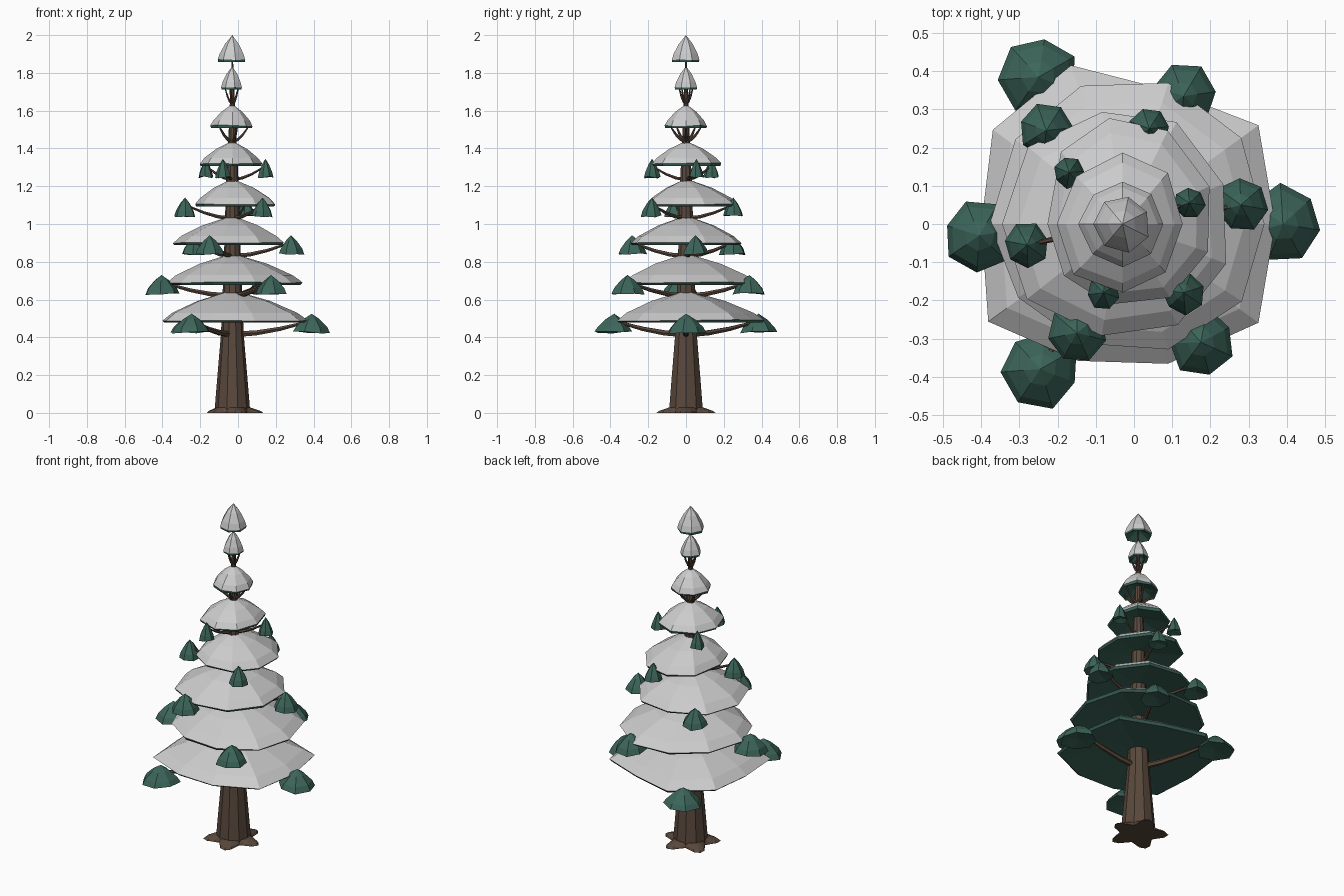
import bpy, bmesh, random
from math import sin, cos, pi, tau
from mathutils import Vector

if "Cube" in bpy.data.objects:
    bpy.data.objects.remove(bpy.data.objects["Cube"])

random.seed(4)
CX = -0.03  # trunk axis


def material(name, rgb):
    m = bpy.data.materials.new(name)
    m.diffuse_color = (*rgb, 1)
    m.use_nodes = True
    m.node_tree.nodes["Principled BSDF"].inputs["Base Color"].default_value = m.diffuse_color
    return m


BARK = material("bark", (0.10, 0.065, 0.045))
NEEDLE = material("needles", (0.045, 0.13, 0.10))
SNOW = material("snow", (0.78, 0.80, 0.78))


def loft(name, rings, mat, cap_start=False, cap_end=False):
    """Skin consecutive rings; a ring of one point makes a fan."""
    bm = bmesh.new()
    rows = [[bm.verts.new(p) for p in r] for r in rings]
    for a, b in zip(rows, rows[1:]):
        n = max(len(a), len(b))
        for i in range(n):
            j = (i + 1) % n
            if len(a) == 1:
                bm.faces.new((a[0], b[j], b[i]))
            elif len(b) == 1:
                bm.faces.new((a[i], a[j], b[0]))
            else:
                bm.faces.new((a[i], a[j], b[j], b[i]))
    if cap_start:
        bm.faces.new(rows[0][::-1])
    if cap_end:
        bm.faces.new(rows[-1])
    me = bpy.data.meshes.new(name)
    bm.to_mesh(me)
    bm.free()
    me.materials.append(mat)
    ob = bpy.data.objects.new(name, me)
    bpy.context.collection.objects.link(ob)
    return ob


def scaled(rim, c, s, z):
    return [(c[0] + (p[0] - c[0]) * s, c[1] + (p[1] - c[1]) * s, z) for p in rim]


def circle(r, z, n, lobe=0.0):
    out = []
    for i in range(n):
        a = tau * i / n
        q = r + lobe * cos(5 * a)
        out.append((CX + q * cos(a), q * sin(a), z))
    return out


# Trunk with spreading roots
loft("trunk", [circle(r, z, 10) for r, z in (
    (0.095, 0.0), (0.082, 0.16), (0.06, 0.42), (0.045, 0.8), (0.034, 1.2),
    (0.019, 1.5), (0.011, 1.7), (0.003, 1.89))], BARK, True, True)
loft("roots", [circle(0.13, 0, 30, 0.034), circle(0.123, 0.01, 30, 0.028),
               circle(0.092, 0.028, 30, 0.004)], BARK, True, True)

# Snowy tiers: sides, apex z, rim z, reach to -x, +x, -y, +y
TIERS = [
    (10, 0.65, 0.49, 0.37, 0.40, 0.38, 0.42),
    (10, 0.845, 0.69, 0.34, 0.37, 0.33, 0.37),
    (9, 1.045, 0.90, 0.31, 0.275, 0.29, 0.30),
    (9, 1.24, 1.105, 0.20, 0.235, 0.21, 0.28),
    (8, 1.44, 1.32, 0.175, 0.16, 0.18, 0.18),
    (8, 1.635, 1.52, 0.11, 0.105, 0.11, 0.11),
    (7, 1.835, 1.725, 0.057, 0.056, 0.058, 0.058),
    (7, 2.0, 1.87, 0.077, 0.071, 0.074, 0.074),
]
LOWEST = [0.40, 0.44, 0.37, 0.437, 0.42, 0.37, 0.435, 0.377, 0.385, 0.44]
for k, (n, top, low, xn, xp, yn, yp) in enumerate(TIERS):
    rim = []
    for i in range(n):
        a = pi + tau * i / n
        c, s = cos(a), sin(a)
        if k == 0:
            r = LOWEST[(i + 5) % 10]
            x, y = r * c, r * s
        else:
            f = random.uniform(0.98, 1.06)
            x, y = f * c * (xp if c > 0 else xn), f * s * (yp if s > 0 else yn)
        rim.append((CX + x, y, low + random.uniform(-0.004, 0.004)))
    h = top - low
    axis = (CX, 0)
    loft(f"snow_tier_{k + 1}",
         [rim, scaled(rim, axis, 0.86, low + 0.25 * h),
          scaled(rim, axis, 0.5, low + 0.64 * h), [(CX, 0, top)]], SNOW)
    loft(f"needle_tier_{k + 1}",
         [[(CX, 0, low + 0.03)], scaled(rim, axis, 0.97, low - 0.012), rim], NEEDLE)


def branch(name, tip, z0, z1, r):
    """Tapered branch curving upwards from the trunk to its tip."""
    path = [Vector((CX + (tip[0] - CX) * t, tip[1] * t, z0 + (z1 - z0) * t ** 1.8))
            for t in (0.0, 0.3, 0.6, 0.85, 1.0)]
    d = (path[-1] - path[0]).normalized()
    u = d.cross(Vector((0, 0, 1))).normalized()
    v = d.cross(u)
    rings = [[p + (u * cos(tau * i / 6) + v * sin(tau * i / 6)) * r * w
              for i in range(6)]
             for p, w in zip(path, (1.0, 0.85, 0.7, 0.5, 0.25))]
    loft(name, rings, BARK, True, True)


# Branches with needle tufts: base z, then x, y, radius of each tuft
LEVELS = [
    (0.42, ((0.39, 0.0, 0.10), (-0.25, 0.385, 0.10), (-0.245, -0.38, 0.10))),
    (0.625, ((-0.405, -0.03, 0.09), (0.13, 0.335, 0.085), (0.175, -0.31, 0.085))),
    (0.835, ((0.28, 0.05, 0.068), (-0.23, 0.245, 0.07), (-0.15, -0.285, 0.073))),
    (1.035, ((-0.28, -0.055, 0.057), (0.13, -0.18, 0.055), (0.04, 0.25, 0.052))),
    (1.24, ((0.145, 0.055, 0.04), (-0.17, 0.135, 0.04), (-0.08, -0.18, 0.042))),
]
for k, (z, tufts) in enumerate(LEVELS):
    for j, (x, y, r) in enumerate(tufts):
        tag = f"{k + 1}_{j + 1}"
        branch("branch_" + tag, (x, y), z - 0.005, z + 0.07, 0.018 - 0.002 * k)
        turn = random.uniform(0, tau)
        rim = []
        for i in range(7):
            a = turn + tau * i / 7
            q = r * random.uniform(0.95, 1.1)
            rim.append((x + q * cos(a), y + q * sin(a), z + random.uniform(0, 0.012)))
        loft("tuft_" + tag,
             [[(x, y, z + 0.02)], rim, scaled(rim, (x, y), 0.84, z + 0.035),
              scaled(rim, (x, y), 0.42, z + 0.077), [(x, y, z + 0.105)]], NEEDLE)

# Short bare branches under the upper tiers
for k, (z0, z1, reach, r) in enumerate(((1.435, 1.525, 0.09, 0.010),
                                        (1.635, 1.735, 0.042, 0.008))):
    for i in range(5):
        a = tau * (i + 0.5 * k) / 5
        branch(f"upper_branch_{k + 1}_{i + 1}",
               (CX + reach * cos(a), reach * sin(a)), z0, z1, r)
